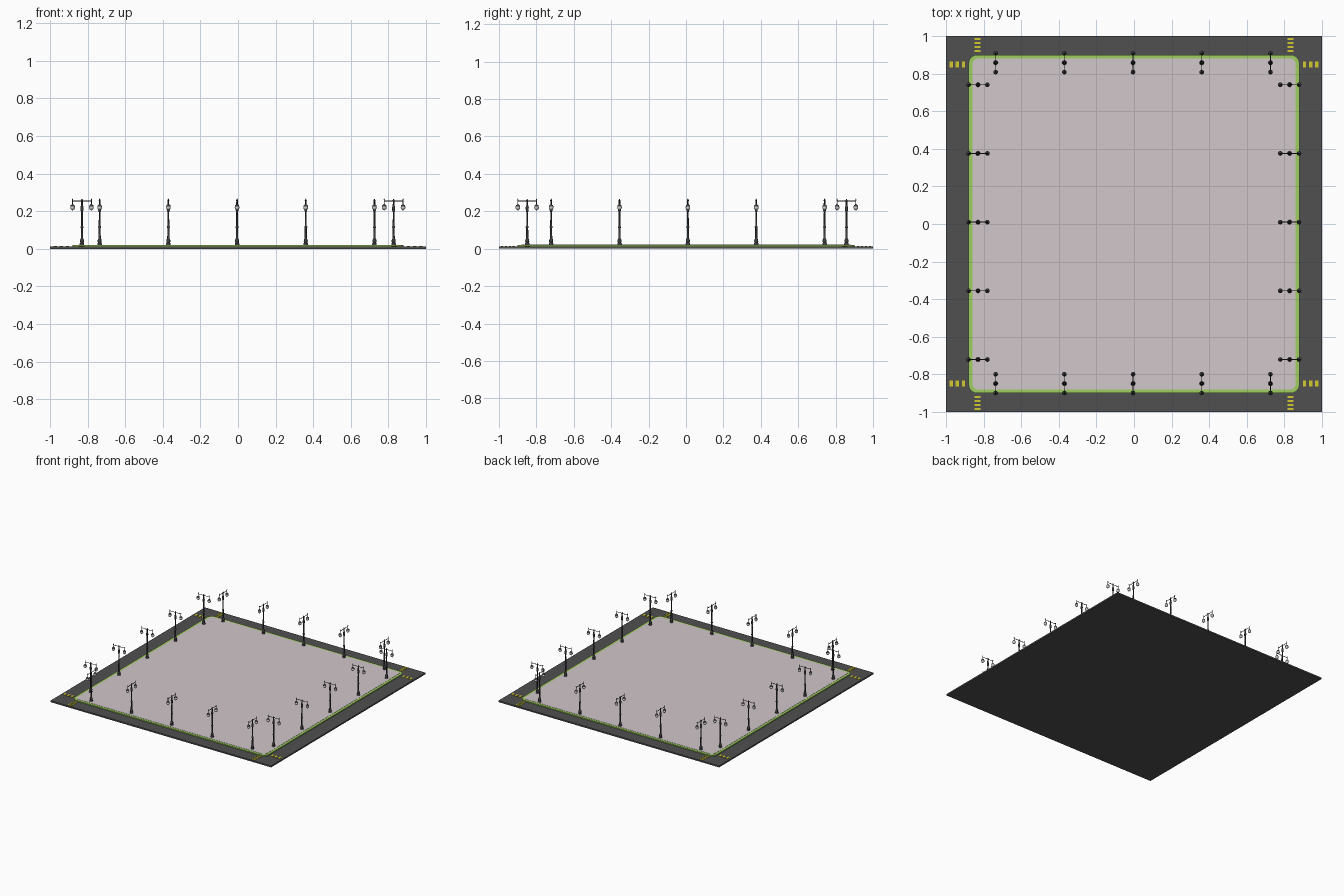
import bpy, bmesh, math
from mathutils import Matrix, Vector

if "Cube" in bpy.data.objects:
    bpy.data.objects.remove(bpy.data.objects["Cube"])


def material(name, rgb):
    m = bpy.data.materials.new(name)
    m.diffuse_color = (*rgb, 1)
    m.use_nodes = True
    m.node_tree.nodes["Principled BSDF"].inputs["Base Color"].default_value = m.diffuse_color
    return m


ROAD = material("asphalt", (0.08, 0.08, 0.08))
GREEN = material("green_curb", (0.35, 0.62, 0.12))
PAVING = material("paving", (0.64, 0.57, 0.59))
YELLOW = material("yellow_paint", (0.65, 0.60, 0.03))
IRON = material("dark_iron", (0.05, 0.05, 0.055))
GLASS = material("lamp_glass", (0.55, 0.55, 0.55))


def add_object(name, bm, mats):
    bmesh.ops.recalc_face_normals(bm, faces=bm.faces)
    me = bpy.data.meshes.new(name)
    bm.to_mesh(me)
    bm.free()
    for m in mats:
        me.materials.append(m)
    ob = bpy.data.objects.new(name, me)
    bpy.context.collection.objects.link(ob)
    return ob


def add_box(bm, x, y, z, sx, sy, sz):
    bmesh.ops.create_cube(bm, size=1, matrix=Matrix.Translation((x, y, z)) @ Matrix.Diagonal((sx, sy, sz, 1)))


def rounded_loop(hx, hy, r, steps=6):
    pts = []
    for i, (sx, sy) in enumerate([(1, 1), (-1, 1), (-1, -1), (1, -1)]):
        for k in range(steps + 1):
            a = math.pi / 2 * (i + k / steps)
            pts.append((sx * (hx - r) + r * math.cos(a), sy * (hy - r) + r * math.sin(a)))
    return pts


def rounded_slab(name, hx, hy, r, z0, z1, mat):
    bm = bmesh.new()
    face = bm.faces.new([bm.verts.new((x, y, z0)) for x, y in rounded_loop(hx, hy, r)])
    top = bmesh.ops.extrude_face_region(bm, geom=[face])
    bmesh.ops.translate(bm, vec=(0, 0, z1 - z0), verts=[v for v in top["geom"] if isinstance(v, bmesh.types.BMVert)])
    if not face.is_valid or not any(f.calc_center_median().z < z0 + 1e-6 for f in bm.faces):
        bm.faces.new([v for v in bm.verts if abs(v.co.z - z0) < 1e-6])
    return add_object(name, bm, [mat])


def lathe(bm, profile, x=0.0, segs=12, mat=0):
    rings = []
    for r, z in profile:
        rings.append([bm.verts.new((x + r * math.cos(2 * math.pi * k / segs),
                                    r * math.sin(2 * math.pi * k / segs), z)) for k in range(segs)])
    faces = [bm.faces.new(rings[0]), bm.faces.new(rings[-1])]
    for a, b in zip(rings, rings[1:]):
        for k in range(segs):
            n = (k + 1) % segs
            faces.append(bm.faces.new((a[k], a[n], b[n], b[k])))
    for f in faces:
        f.material_index = mat


# road slab, curb and paved square
bm = bmesh.new()
add_box(bm, 0, 0, 0.006, 2, 2, 0.012)
add_object("road", bm, [ROAD])
rounded_slab("curb", 0.88, 0.90, 0.045, 0.005, 0.020, GREEN)
rounded_slab("plaza_paving", 0.86, 0.88, 0.03, 0.010, 0.0215, PAVING)

# crossing stripes at the four corners
bm = bmesh.new()
for sx in (-1, 1):
    for sy in (-1, 1):
        for i in range(4):
            add_box(bm, sx * 0.832, sy * (0.921 + 0.021 * i), 0.0125, 0.033, 0.011, 0.005)
        for i in range(3):
            add_box(bm, sx * (0.907 + 0.033 * i), sy * 0.849, 0.0125, 0.018, 0.031, 0.005)
add_object("crossing_stripes", bm, [YELLOW])

# street lamp: turned post, crossbar, two hanging globes
Z0 = 0.02
POST = [(0.012, Z0), (0.012, 0.028), (0.009, 0.032), (0.011, 0.040), (0.010, 0.048), (0.006, 0.056),
        (0.0055, 0.110), (0.008, 0.113), (0.008, 0.118), (0.005, 0.122), (0.0045, 0.195),
        (0.0075, 0.205), (0.0085, 0.220), (0.005, 0.232), (0.004, 0.255), (0.006, 0.258), (0.001, 0.266)]
CAP = [(0.012, 0.226), (0.010, 0.232), (0.004, 0.236), (0.002, 0.240), (0.002, 0.258), (0.003, 0.261), (0.0005, 0.268)]
GLOBE_R, GLOBE_Z, ARM = 0.0125, 0.219, 0.05

bm = bmesh.new()
lathe(bm, POST)
bmesh.ops.create_cone(bm, cap_ends=True, segments=8, radius1=0.002, radius2=0.002, depth=2 * ARM,
                      matrix=Matrix.Translation((0, 0, 0.255)) @ Matrix.Rotation(math.pi / 2, 4, 'Y'))
for s in (-1, 1):
    lathe(bm, CAP, x=s * ARM)
    globe = [(max(0.0005, GLOBE_R * math.sin(math.pi * k / 8)), GLOBE_Z - GLOBE_R * math.cos(math.pi * k / 8))
             for k in range(9)]
    lathe(bm, globe, x=s * ARM, mat=1)
    lathe(bm, [(0.001, 0.204), (0.005, 0.208), (0.006, 0.210)], x=s * ARM)
lamp = add_object("street_lamp", bm, [IRON, GLASS])
bpy.context.view_layer.objects.active = lamp
lamp.select_set(True)
bpy.ops.object.shade_smooth_by_angle(angle=math.radians(40))

# five lamps along each side, arms pointing across the curb
spots = []
for i in range(-2, 3):
    along = 0.3655 * i
    spots += [(along - 0.005, 0.858, True), (along - 0.005, -0.849, True),
              (-0.830, along + 0.01, False), (0.828, along + 0.01, False)]
for n, (x, y, turned) in enumerate(spots):
    ob = lamp if n == 0 else lamp.copy()
    if n:
        bpy.context.collection.objects.link(ob)
    ob.location = Vector((x, y, 0))
    ob.rotation_euler.z = math.pi / 2 if turned else 0
